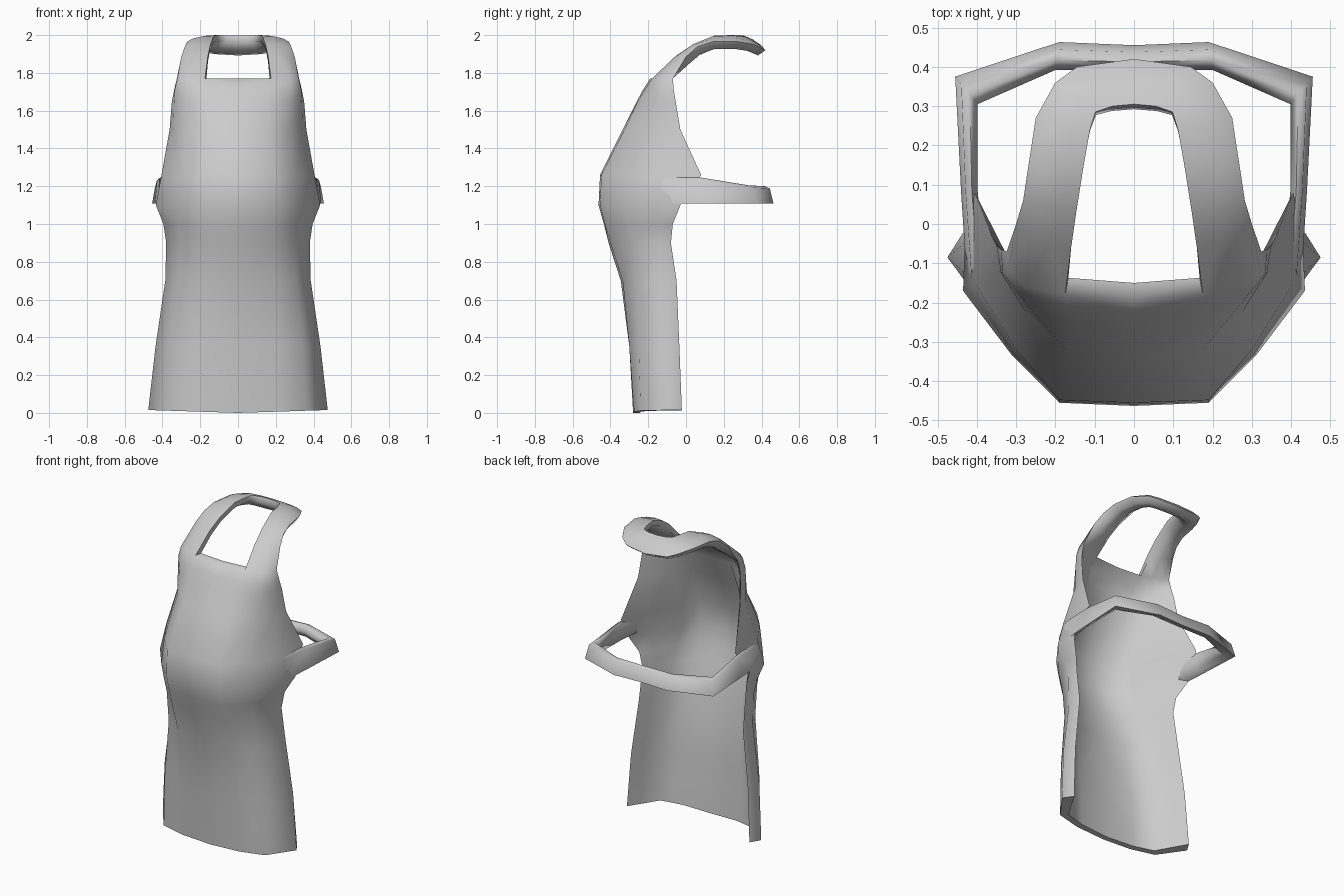
import bpy, bmesh
from mathutils import Vector

if "Cube" in bpy.data.objects:
    bpy.data.objects.remove(bpy.data.objects["Cube"])

cloth = bpy.data.materials.new("grey cloth")
cloth.diffuse_color = (0.6, 0.6, 0.6, 1)
cloth.use_nodes = True
cloth.node_tree.nodes["Principled BSDF"].inputs["Base Color"].default_value = cloth.diffuse_color


def skin(bm, a, b, closed):
    """Faces between two rows of vertices."""
    n = len(a)
    for i in range(n if closed else n - 1):
        j = (i + 1) % n
        bm.faces.new((a[i], a[j], b[j], b[i]))


def finish(name, bm, angle):
    """Turn a right-hand half into a mirrored, smooth shaded object."""
    bmesh.ops.recalc_face_normals(bm, faces=bm.faces)
    mesh = bpy.data.meshes.new(name)
    bm.to_mesh(mesh)
    bm.free()
    mesh.materials.append(cloth)
    ob = bpy.data.objects.new(name, mesh)
    bpy.context.collection.objects.link(ob)
    mir = ob.modifiers.new("mirror", 'MIRROR')
    mir.use_clip = True
    mir.merge_threshold = 0.002
    bpy.ops.object.select_all(action='DESELECT')
    ob.select_set(True)
    bpy.context.view_layer.objects.active = ob
    bpy.ops.object.shade_smooth_by_angle(angle=angle)


# Bib and skirt: z, centre y, then front, side, flank and edge points (x, y),
# then the side point of the lining and the lining thickness in front
BODY = [
    (0.00, -.28, (.20, -.275), (.36, -.24), (.475, -.085), (.435, -.022), (.325, -.205), .035),
    (0.35, -.30, (.20, -.300), (.345, -.25), (.437, -.12), (.415, -.035), (.31, -.215), .035),
    (0.70, -.345, (.19, -.335), (.31, -.26), (.385, -.13), (.37, -.05), (.28, -.225), .035),
    (0.90, -.41, (.19, -.400), (.31, -.28), (.380, -.14), (.365, -.08), (.27, -.255), .035),
    (1.00, -.435, (.19, -.430), (.31, -.31), (.395, -.16), (.38, -.07), (.26, -.28), .035),
    (1.10, -.463, (.19, -.455), (.31, -.335), (.435, -.17), (.43, -.03), (.235, -.30), .04),
    (1.26, -.455, (.19, -.448), (.30, -.32), (.405, -.15), (.405, .08), (.235, -.285), .04),
    (1.50, -.335, (.17, -.325), (.275, -.225), (.343, -.12), (.362, -.03), (.245, -.195), .035),
    (1.65, -.26, (.165, -.255), (.275, -.20), (.338, -.125), (.350, -.055), (.25, -.175), .025),
    (1.71, -.228, (.170, -.220), (.28, -.18), (.335, -.125), (.338, -.065), (.25, -.16), .022),
    (1.77, -.19, (.175, -.180), (.275, -.16), (.320, -.12), (.324, -.07), (.235, -.12), .04),
]
# Neck loop: inner rail and outer rail
NECK = [
    ((.160, -.06, 1.885), (.300, .00, 1.885)),
    ((.147, .03, 1.945), (.282, .06, 1.938)),
    ((.128, .15, 1.997), (.270, .14, 1.965)),
    ((.112, .24, 2.000), (.250, .27, 1.966)),
    ((.098, .285, 2.000), (.200, .36, 1.950)),
    ((.055, .30, 1.998), (.145, .40, 1.930)),
    ((0, .305, 1.998), (0, .42, 1.920)),
]

bm = bmesh.new()
grid = []
for z, yc, *pts, thick in BODY:
    a, b, d, e, b2 = [Vector((x, y, z + (.015 * x / .47 if z == 0 else 0))) for x, y in pts]
    c = Vector((0, yc, z))
    # lining: follows the front, then runs straight out to the edge
    a2 = a + Vector((-.008, thick + .003, 0))
    c2 = c + Vector((0, thick, 0))
    row = [c, a, b, d, e, e.lerp(b2, .4), b2, a2, c2]
    grid.append([bm.verts.new(p) for p in row])
for lo, hi in zip(grid, grid[1:]):
    skin(bm, lo, hi, False)

# Bottom hem and neckline edge
c, a, b, d, e, d2, b2, a2, c2 = grid[0]
for f in ((c, a, a2, c2), (a, b, b2, a2), (b, d, d2, b2), (d, e, d2)):
    bm.faces.new(f)
top = grid[-1]
bm.faces.new((top[0], top[1], top[7], top[8]))

# Neck loop: a padded tube growing from the two shoulders of the bib
rails = [(Vector(i), Vector(o)) for i, o in NECK]
last = top[1:8]
for k, (inner, outer) in enumerate(rails):
    p, q = rails[max(k - 1, 0)], rails[min(k + 1, len(rails) - 1)]
    along = (q[0] + q[1]) - (p[0] + p[1])
    if k == len(rails) - 1:
        along = Vector((-1, 0, 0))
    nrm = (outer - inner).cross(along).normalized()
    if nrm.z < 0:
        nrm = -nrm

    def at(t, lift):
        v = inner.lerp(outer, t) + nrm * lift
        if k == len(rails) - 1:
            v.x = 0
        return bm.verts.new(v)

    row = [at(0, 0), at(.36, .01), at(.75, .01), at(1, 0),
           at(.88, -.045), at(.45, -.055), at(.05, -.033)]
    skin(bm, last, row, True)
    last = row
finish("apron_body", bm, 1.2)

# Waist band: outer point, inner point, top height
WAIST = [
    ((.425, -.15), (.385, -.06), 1.25),
    ((.440, .08), (.398, .085), 1.245),
    ((.455, .375), (.398, .305), 1.205),
    ((.19, .463), (.20, .392), 1.20),
    ((0, .455), (0, .39), 1.195),
]
bm = bmesh.new()
last = None
for o, i, z in WAIST:
    o, i = Vector(o), Vector(i)
    row = [(*o, 1.108), (*o.lerp(i, .27), z - .012), (*o.lerp(i, .65), z),
           (*i, z - .04), (*o.lerp(i, .8), 1.125)]
    row = [bm.verts.new(p) for p in row]
    if last:
        skin(bm, last, row, True)
    last = row
finish("waist_band", bm, 1.4)
